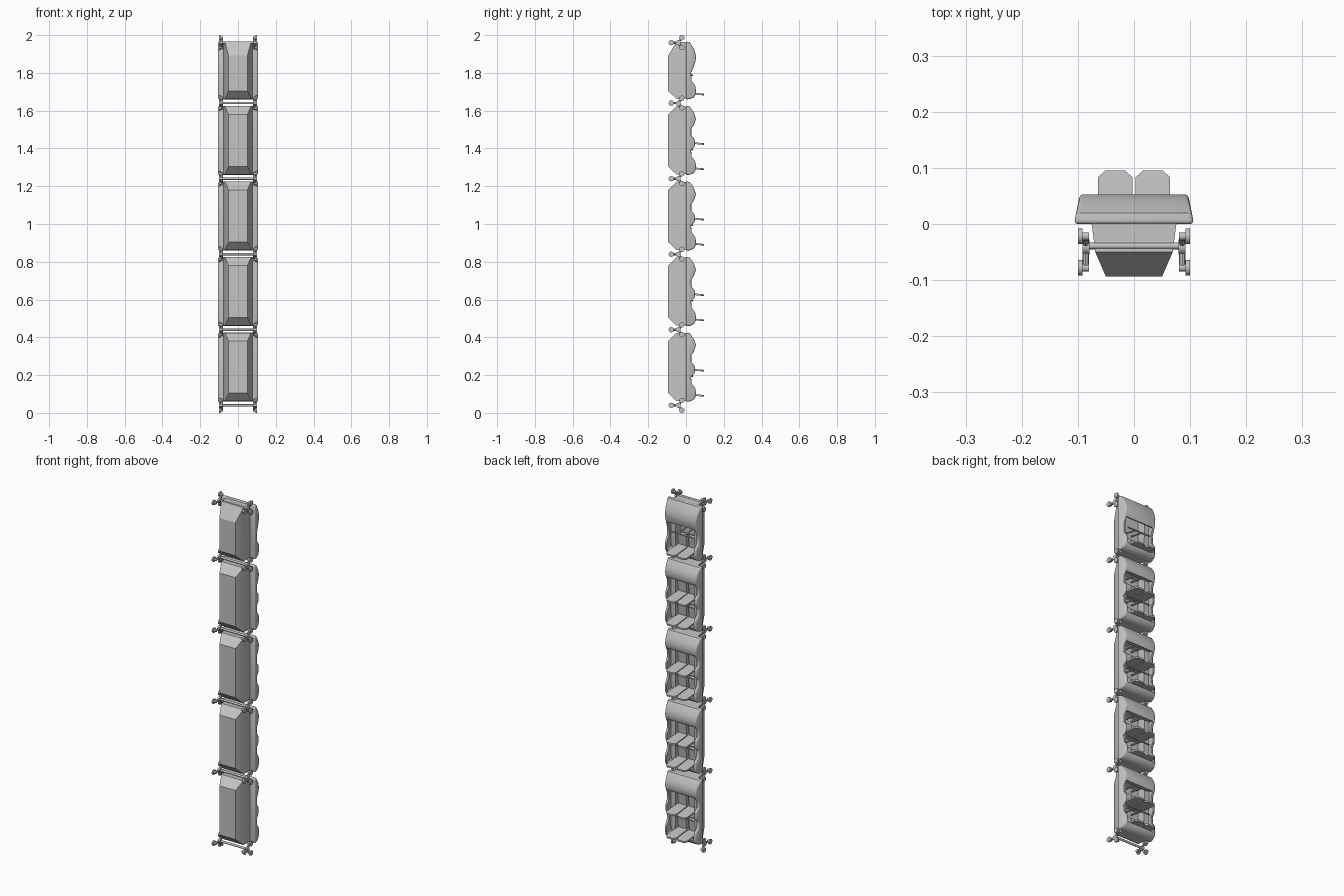
import bpy, bmesh, math
from mathutils import Vector, Matrix

if "Cube" in bpy.data.objects:
    bpy.data.objects.remove(bpy.data.objects["Cube"])

GREY = (0.55, 0.55, 0.55, 1)
mat = bpy.data.materials.new("plain grey")
mat.use_nodes = True
mat.diffuse_color = GREY
mat.node_tree.nodes["Principled BSDF"].inputs["Base Color"].default_value = GREY


def finish(name, bm, z=0):
    """Turn a bmesh into a named object at height z."""
    bmesh.ops.recalc_face_normals(bm, faces=bm.faces)
    mesh = bpy.data.meshes.new(name)
    bm.to_mesh(mesh)
    bm.free()
    mesh.materials.append(mat)
    ob = bpy.data.objects.new(name, mesh)
    ob.location.z = z
    bpy.context.collection.objects.link(ob)
    return ob


def smooth(ob, angle=35):
    bpy.ops.object.select_all(action='DESELECT')
    ob.select_set(True)
    bpy.context.view_layer.objects.active = ob
    bpy.ops.object.shade_smooth_by_angle(angle=math.radians(angle))


def loft(bm, rings):
    """Skin closed rings of equal length and cap both ends."""
    rows = [[bm.verts.new(p) for p in ring] for ring in rings]
    n = len(rows[0])
    for a, b in zip(rows, rows[1:]):
        for i in range(n):
            j = (i + 1) % n
            bm.faces.new((a[i], a[j], b[j], b[i]))
    bm.faces.new(rows[0])
    bm.faces.new(rows[-1])


def prism(bm, profile, half, lean=0):
    """Extrude a (y, z) side profile across x; the sides lean in with height."""
    loft(bm, [[(s * (half - lean * y), y, z) for y, z in profile] for s in (-1, 1)])


def rod(bm, a, b, r, sides=12):
    a, b = Vector(a), Vector(b)
    turn = (b - a).to_track_quat('Z', 'Y').to_matrix().to_4x4()
    bmesh.ops.create_cone(bm, cap_ends=True, segments=sides, radius1=r, radius2=r,
                          depth=(b - a).length, matrix=Matrix.Translation((a + b) / 2) @ turn)


def apply(ob, kind, **settings):
    mod = ob.modifiers.new(kind, kind)
    for key, value in settings.items():
        setattr(mod, key, value)
    bpy.ops.object.select_all(action='DESELECT')
    ob.select_set(True)
    bpy.context.view_layer.objects.active = ob
    bpy.ops.object.modifier_apply(modifier=mod.name)


# Shared side profile of the rear cowl
REAR = [(0, .02), (.022, .021), (.042, .03), (.053, .05), (.051, .085),
        (.045, .098), (.03, .115)]
# Passenger cars: arm hump between two rows, then the front cowl
LONG = REAR + [(.027, .15), (.046, .17), (.048, .206), (.028, .23), (.028, .265),
               (.042, .285), (.053, .317), (.042, .35), (.02, .382), (0, .386)]
# Lead car: one row and a long sloping hood
SHORT = REAR + [(.027, .16), (.04, .19), (.051, .225), (.053, .25), (.043, .285),
                (.02, .323), (0, .326)]


def build_car(z, profile, length, hood, rows, chamfer):
    # Upper tub and lower keel
    bm = bmesh.new()
    prism(bm, profile, .107, .2)
    tub = finish("tub", bm, z)
    apply(tub, 'BEVEL', width=.007, segments=3, limit_method='ANGLE',
          angle_limit=math.radians(60))

    bm = bmesh.new()
    levels = [(.004, .076, .024, length - .004), (-.05, .069, .022, length - .002),
              (-.094, .05, .065, length - chamfer)]
    loft(bm, [[(-w, y, lo), (w, y, lo), (w, y, hi), (-w, y, hi)]
              for y, w, lo, hi in levels])
    keel = finish("keel", bm, z)

    # Hollow out the cabin, running forward beneath the hood
    end = length - .025
    wide = [(.006, .05), (.12, .05), (.12, hood), (.036, hood),
            (.041, hood + .03), (.012, end)]
    deep = [(-.045, .05), (.025, .05), (.025, end - .02), (-.045, end - .04)]
    for shape, half in ((wide, .088), (deep, .06)):
        bm = bmesh.new()
        prism(bm, shape, half, .07)
        cutter = finish("cabin_cutter", bm, z)
        cutter.hide_render = True
        bpy.context.view_layer.update()
        for ob in (tub, keel):
            apply(ob, 'BOOLEAN', object=cutter, operation='DIFFERENCE', solver='EXACT')
        bpy.data.objects.remove(cutter)
    smooth(tub)
    smooth(keel, 20)

    for row in rows:
        # Pair of reclined seats with clipped top corners
        for side in (-1, 1):
            bm = bmesh.new()
            x0 = side * .0335
            outline = [(-.031, -.045), (.031, -.045), (.031, .083), (.018, .095),
                       (-.018, .095), (-.031, .083)]
            loft(bm, [[(x0 + x, y, row + t - .1 * y) for x, y in outline]
                      for t in (0, .009)])
            cushion = [(-.045, row + .01), (-.018, row + .01),
                       (-.01, row + .07), (-.022, row + .078), (-.045, row + .07)]
            loft(bm, [[(x0 + x, y, h) for y, h in cushion] for x in (-.026, .026)])
            smooth(finish("seat", bm, z), 25)
        # Lap bar on a pair of levers
        bm = bmesh.new()
        bar = row + .098
        rod(bm, (-.07, .035, bar), (.07, .035, bar), .004, 8)
        for x in (-.02, .02):
            rod(bm, (x, .035, bar), (x, -.045, bar + .015), .004, 8)
        smooth(finish("lap_bar", bm, z))


def build_bogie(z):
    # Axle, three-armed carriers and their wheels
    bm = bmesh.new()
    rod(bm, (-.088, -.039, 0), (.088, -.039, 0), .006)
    for s in (-1, 1):
        rod(bm, (s * .079, -.041, 0), (s * .092, -.041, 0), .013)
        for y, h in ((-.022, .026), (-.022, -.026), (-.078, 0)):
            rod(bm, (s * .086, -.041, 0), (s * .086, y, h), .006, 8)
            rod(bm, (s * .08, y, h), (s * .094, y, h), .007)
            rod(bm, (s * .092, y, h), (s * .1, y, h), .014, 20)
    smooth(finish("wheel_bogie", bm, z))


for i in range(4):
    build_car(.04 + .4 * i, LONG, .386, .29, (.055, .188), .045)
build_car(1.64, SHORT, .326, .2, (.05,), .075)

for height in (.04, .44, .84, 1.24, 1.64, 1.96):
    build_bogie(height)
